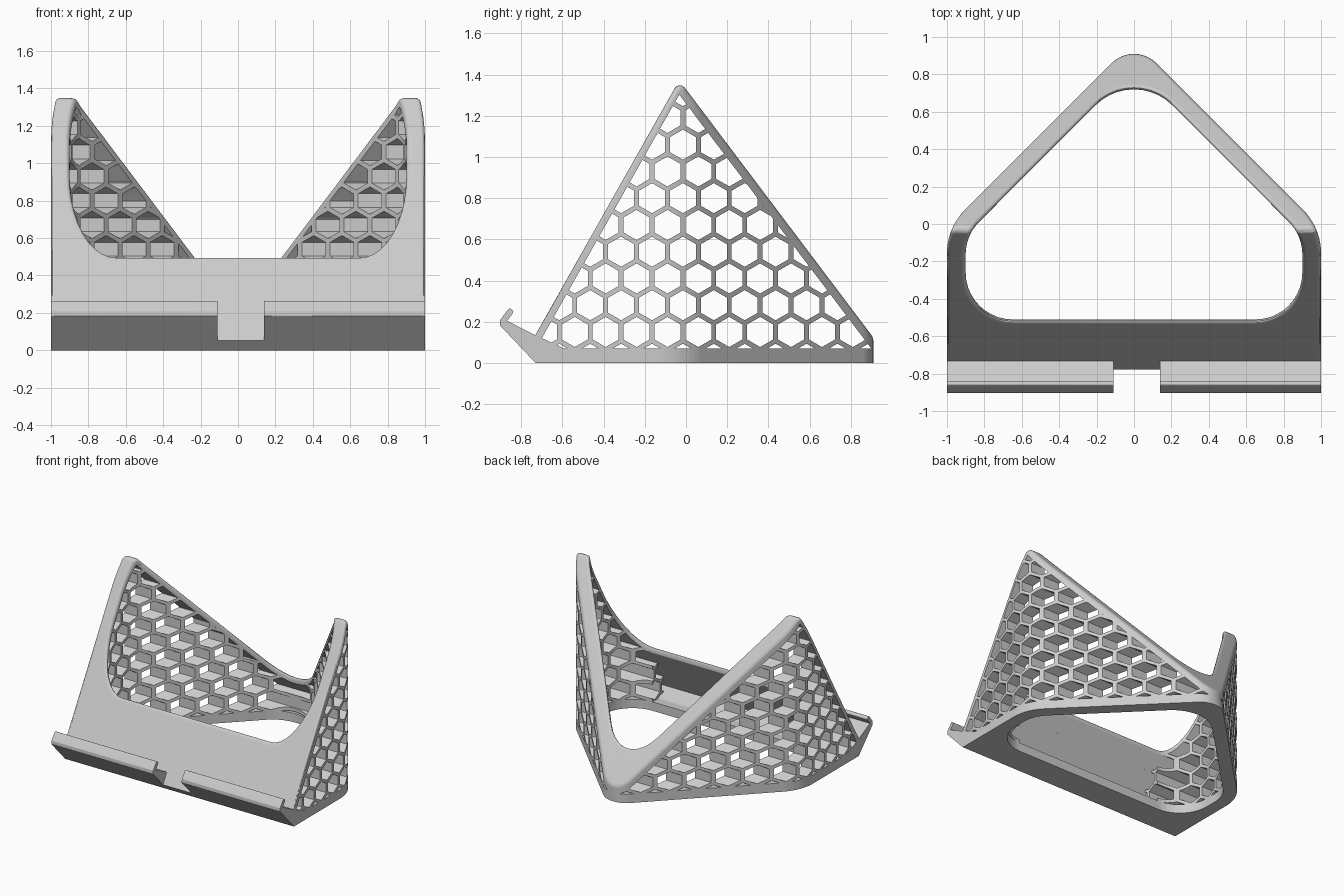
import bpy, bmesh, math
from mathutils import Vector

if "Cube" in bpy.data.objects:
    bpy.data.objects.remove(bpy.data.objects["Cube"], do_unlink=True)


def rounded(corners, steps=10):
    """Turn (a, b, radius) corners into an outline with filleted corners."""
    out = []
    n = len(corners)
    for i, (a, b, r) in enumerate(corners):
        p = Vector((a, b))
        if r == 0:
            out.append(p)
            continue
        u = (Vector(corners[i - 1][:2]) - p).normalized()
        v = (Vector(corners[(i + 1) % n][:2]) - p).normalized()
        half = u.angle(v) / 2
        center = p + (u + v).normalized() * r / math.sin(half)
        start = p + u * r / math.tan(half) - center
        end = p + v * r / math.tan(half) - center
        sweep = start.angle_signed(end)
        for k in range(steps + 1):
            t = -sweep * k / steps
            c, s = math.cos(t), math.sin(t)
            out.append(center + Vector((start.x * c - start.y * s, start.x * s + start.y * c)))
    return out


def prism(name, outlines, axis, lo, hi):
    """Extrude outlines along x (outline is y, z) or z (outline is x, y)."""
    bm = bmesh.new()
    for outline in outlines:
        pts = [(lo, p[0], p[1]) if axis == "x" else (p[0], p[1], lo) for p in outline]
        face = bm.faces.new([bm.verts.new(p) for p in pts])
        moved = bmesh.ops.extrude_face_region(bm, geom=[face])["geom"]
        step = (hi - lo, 0, 0) if axis == "x" else (0, 0, hi - lo)
        bmesh.ops.translate(bm, vec=step, verts=[g for g in moved if isinstance(g, bmesh.types.BMVert)])
    bmesh.ops.recalc_face_normals(bm, faces=bm.faces)
    mesh = bpy.data.meshes.new(name)
    bm.to_mesh(mesh)
    bm.free()
    obj = bpy.data.objects.new(name, mesh)
    bpy.context.collection.objects.link(obj)
    return obj


def combine(obj, cutter, operation):
    """Apply a boolean and discard the cutter."""
    mod = obj.modifiers.new("cut", "BOOLEAN")
    mod.operation, mod.object, mod.solver = operation, cutter, "MANIFOLD"
    bpy.context.view_layer.objects.active = obj
    bpy.ops.object.modifier_apply(modifier=mod.name)
    bpy.data.objects.remove(cutter, do_unlink=True)


# Side profile: wedge with sloping front and back, and a hooked front tray
front_z = lambda y: 0.135 + 1.771 * (y + 0.732)
profile = rounded([
    (-0.73, 0, 0), (0.99, 0, 0), (0.99, 0.017, 0), (-0.033, 1.373, 0.03),
    (-0.732, 0.135, 0), (-0.868, 0.205, 0), (-0.835, 0.25, 0.01),
    (-0.857, 0.269, 0.01), (-0.902, 0.21, 0.008), (-0.904, 0.183, 0.008)], 4)
stand = prism("stand", [profile], "x", -1.1, 1.1)

# Plan outline and the vertical opening through the middle
plan = rounded([(-1, -1.2, 0), (1, -1.2, 0), (1, -0.02, 0.33), (0, 0.98, 0.17), (-1, -0.02, 0.33)])
combine(stand, prism("plan", [plan], "z", -1, 2), "INTERSECT")
opening = rounded([(-0.9, -0.51, 0.25), (0.9, -0.51, 0.25), (0.9, -0.06, 0.25),
                   (0, 0.84, 0.29), (-0.9, -0.06, 0.25)])
combine(stand, prism("opening", [opening], "z", -1, 2), "DIFFERENCE")

# Soft edges along the sloping rims
bm = bmesh.new()
bm.from_mesh(stand.data)
bmesh.ops.remove_doubles(bm, verts=bm.verts, dist=0.002)
bmesh.ops.dissolve_limit(bm, angle_limit=0.01, verts=bm.verts, edges=bm.edges)
rim = [e for e in bm.edges if len(e.link_faces) == 2
       and e.calc_face_angle(0) > math.radians(35)
       and max(f.normal.z for f in e.link_faces) > 0.3
       and sum(v.co.y for v in e.verts) / 2 > -0.7]
bmesh.ops.bevel(bm, geom=rim, offset=0.032, offset_type="WIDTH", segments=6, profile=0.5,
                affect="EDGES", clamp_overlap=False)
bmesh.ops.triangulate(bm, faces=bm.faces)
bm.to_mesh(stand.data)
bm.free()

# Gap in the middle of the tray, cut back to the front slope
notch = [(-1.2, front_z(-1.2)), (-0.6, front_z(-0.6)), (-1.2, 1)]
combine(stand, prism("notch", [notch], "x", -0.11, 0.14), "DIFFERENCE")

# Honeycomb cells running straight through both sides, trimmed to the frame
PITCH, CELL = 0.15, 0.073
cells = []
for row in range(-1, 11):
    z = 1.19 - row * PITCH * math.sqrt(3) / 2
    for col in range(-7, 8):
        y = 0.06 + (col + 0.5 * (row % 2)) * PITCH
        cells.append([(y + CELL * math.sin(k * math.pi / 3), z + CELL * math.cos(k * math.pi / 3))
                      for k in range(6)])
honeycomb = prism("honeycomb", cells, "x", -1.2, 1.2)
window = [(-0.59, 0.07), (0.9, 0.07), (-0.033, 1.303), (-0.7, 0.121)]
combine(honeycomb, prism("window", [window], "x", -1.1, 1.1), "INTERSECT")
combine(stand, honeycomb, "DIFFERENCE")

# Hollow behind the front panel
hollow = [(-0.59, 0.07), (-0.4, 0.07), (-0.4, front_z(-0.44)), (-0.7, 0.121)]
combine(stand, prism("hollow", [hollow], "x", -0.65, 0.65), "DIFFERENCE")

# Material and shading
grey = bpy.data.materials.new("light grey")
grey.use_nodes = True
colour = (0.6, 0.6, 0.6, 1)
grey.diffuse_color = colour
grey.node_tree.nodes["Principled BSDF"].inputs["Base Color"].default_value = colour
stand.data.materials.clear()
stand.data.materials.append(grey)
for face in stand.data.polygons:
    face.material_index = 0
bpy.ops.object.select_all(action="DESELECT")
stand.select_set(True)
bpy.context.view_layer.objects.active = stand
bpy.ops.object.shade_smooth_by_angle(angle=math.radians(27))
flatten = stand.modifiers.new("even_shading", "WEIGHTED_NORMAL")
flatten.keep_sharp = True
